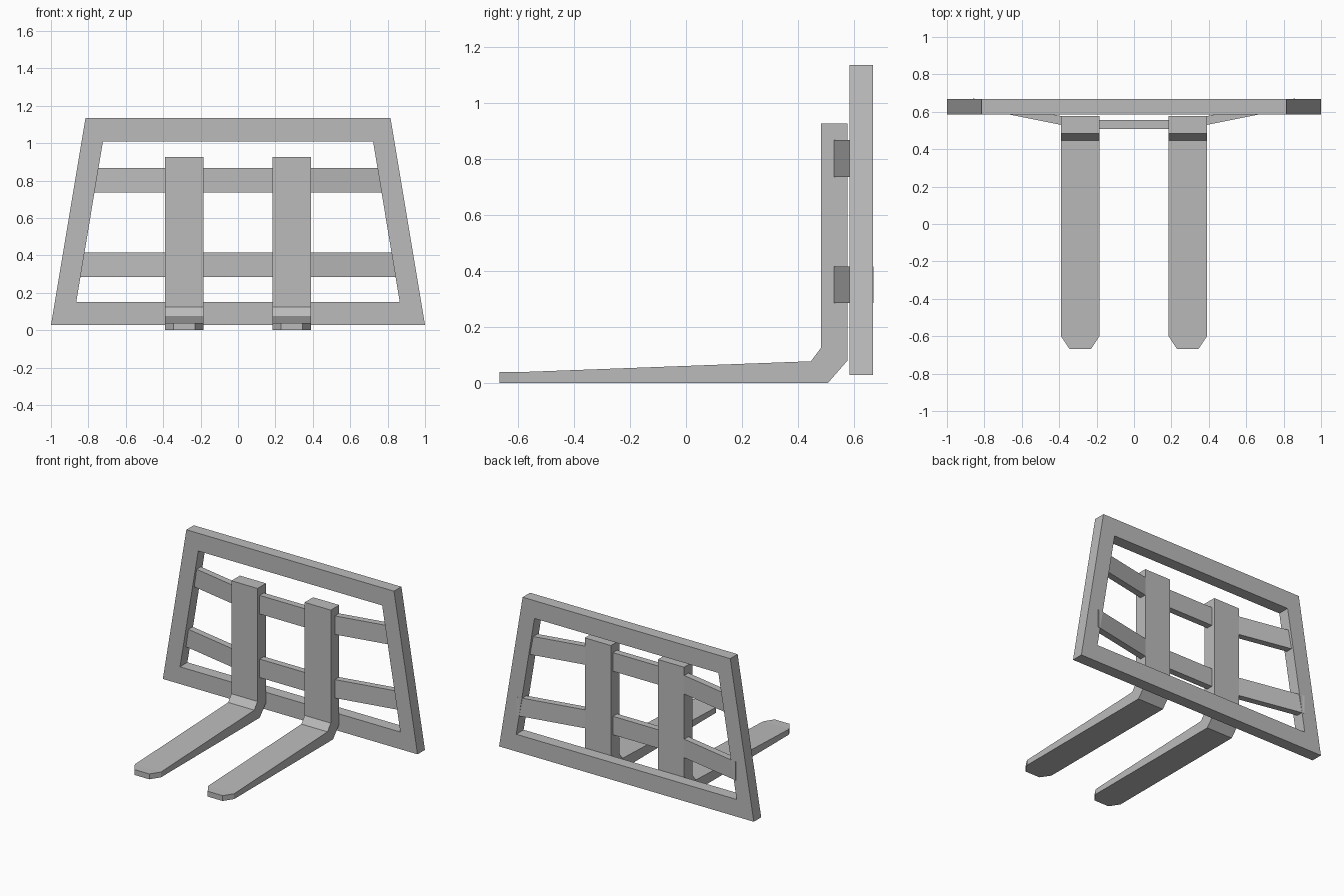
import bpy
import bmesh
from mathutils import Vector

cube = bpy.data.objects.get("Cube")
if cube:
    bpy.data.objects.remove(cube, do_unlink=True)

# Single painted steel colour
GREY = (0.5, 0.5, 0.5, 1.0)
steel = bpy.data.materials.new("grey_steel")
steel.diffuse_color = GREY
steel.use_nodes = True
steel.node_tree.nodes["Principled BSDF"].inputs["Base Color"].default_value = GREY


def extruded(name, points, faces, offset, adjust=None):
    """Extrude flat faces along offset, optionally adjusting each vertex."""
    bm = bmesh.new()
    verts = [bm.verts.new(p) for p in points]
    flat = [bm.faces.new([verts[i] for i in face]) for face in faces]
    result = bmesh.ops.extrude_face_region(bm, geom=flat, use_keep_orig=True)
    moved = [g for g in result["geom"] if isinstance(g, bmesh.types.BMVert)]
    bmesh.ops.translate(bm, verts=moved, vec=Vector(offset))
    if adjust:
        for v in bm.verts:
            adjust(v.co)
    bmesh.ops.recalc_face_normals(bm, faces=bm.faces)
    mesh = bpy.data.meshes.new(name)
    bm.to_mesh(mesh)
    bm.free()
    mesh.materials.append(steel)
    obj = bpy.data.objects.new(name, mesh)
    bpy.context.scene.collection.objects.link(obj)
    return obj


# Trapezoid back frame
FRONT, BACK = 0.585, 0.668
outer = [(-1, 0.028), (1, 0.028), (0.815, 1.136), (-0.815, 1.136)]
inner = [(-0.865, 0.15), (0.865, 0.15), (0.722, 1.01), (-0.722, 1.01)]
ring = [(i, (i + 1) % 4, (i + 1) % 4 + 4, i + 4) for i in range(4)]
extruded("back_frame", [(x, FRONT, z) for x, z in outer + inner], ring,
         (0, BACK - FRONT, 0))

# Forks: bent side profile with a chamfered tip
FORK_X, FORK_W, TIP_Y = 0.2875, 0.205, -0.667
profile = [(TIP_Y, 0), (-0.6, 0), (0.508, 0), (0.578, 0.08), (0.578, 0.927),
           (0.483, 0.927), (0.483, 0.125), (0.447, 0.077), (-0.6, 0.038),
           (TIP_Y, 0.038)]
for side, label in ((-1, "right"), (1, "left")):
    centre = side * FORK_X

    def narrow_tip(co):
        if co.y < TIP_Y + 0.01:
            co.x = centre + (co.x - centre) * 0.57

    extruded(label + "_fork",
             [(centre - FORK_W / 2, y, z) for y, z in profile],
             [(0, 1, 8, 9), tuple(range(1, 9))], (FORK_W, 0, 0), narrow_tip)

# Cross bars: straight between the forks, swept back into the frame
BEND_X, BAR_Y, BAR_D, SWEEP = 0.28, 0.508, 0.047, 0.2
for label, low, high, end in (("lower", 0.285, 0.416, 0.86),
                              ("upper", 0.736, 0.868, 0.78)):
    path = [(x, BAR_Y + max(0, abs(x) - BEND_X) * SWEEP)
            for x in (-end, -BEND_X, BEND_X, end)]
    points = [(x, y, low) for x, y in path]
    points += [(x, y + BAR_D, low) for x, y in path]
    extruded(label + "_cross_bar", points,
             [(i, i + 1, i + 5, i + 4) for i in range(3)], (0, 0, high - low))
